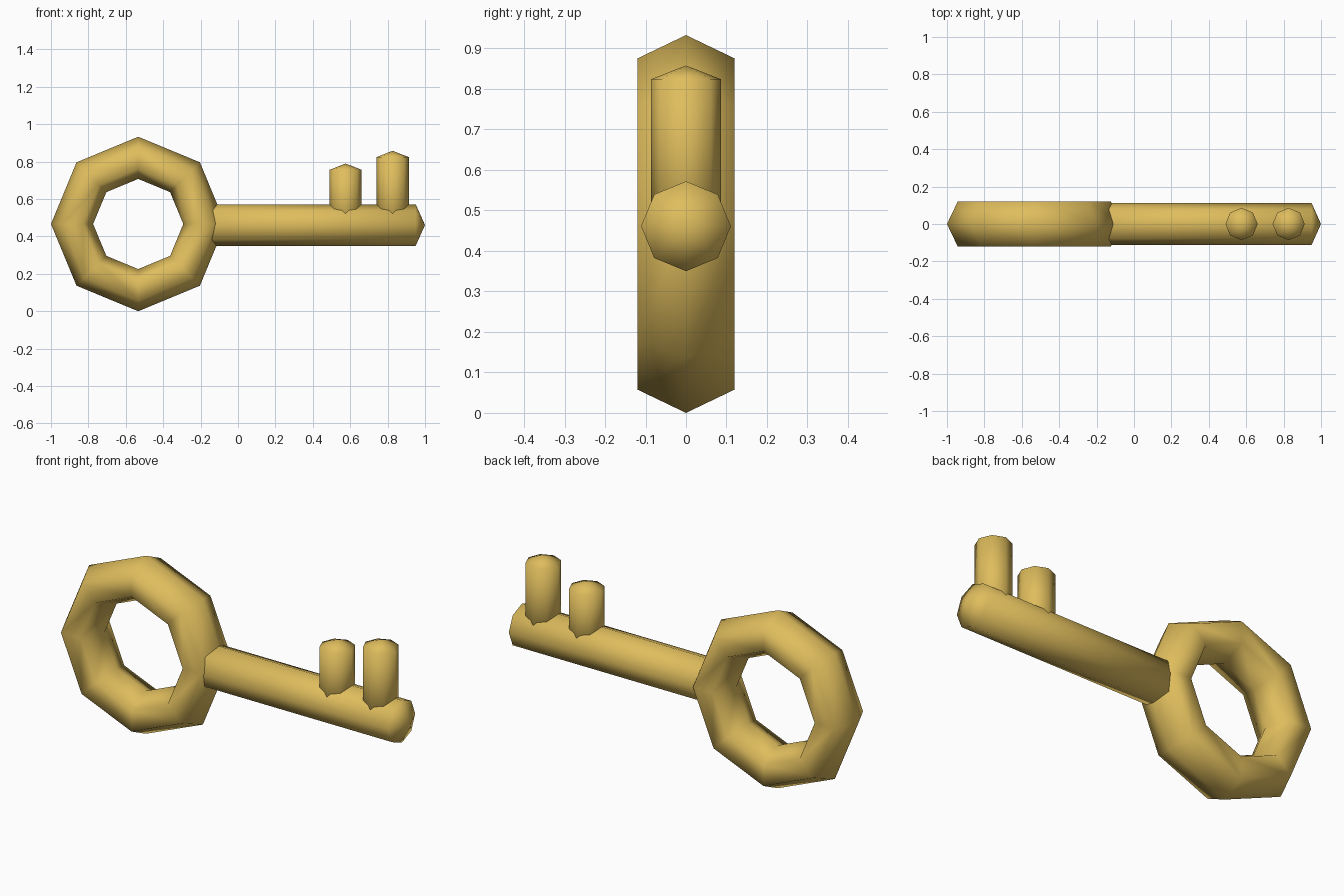
import bpy, bmesh, math

if "Cube" in bpy.data.objects:
    bpy.data.objects.remove(bpy.data.objects["Cube"])

gold = bpy.data.materials.new("gold")
gold.diffuse_color = (0.74, 0.51, 0.11, 1)
gold.use_nodes = True
gold.node_tree.nodes["Principled BSDF"].inputs["Base Color"].default_value = gold.diffuse_color


def finish(name, bm):
    bmesh.ops.recalc_face_normals(bm, faces=bm.faces[:])
    for f in bm.faces:
        f.smooth = True
    me = bpy.data.meshes.new(name)
    bm.to_mesh(me)
    bm.free()
    me.materials.append(gold)
    ob = bpy.data.objects.new(name, me)
    bpy.context.collection.objects.link(ob)


def rod(name, to_xyz, start, end, radius, cap):
    """Eight-sided rod with shallow pointed caps; to_xyz maps (along, u, v) to space."""
    bm = bmesh.new()
    rings = []
    for a in (start + cap, end - cap):
        rings.append([bm.verts.new(to_xyz(a, radius * math.cos(i * math.pi / 4),
                                          radius * math.sin(i * math.pi / 4)))
                      for i in range(8)])
    tips = [bm.verts.new(to_xyz(a, 0, 0)) for a in (start, end)]
    for i in range(8):
        j = (i + 1) % 8
        bm.faces.new((rings[0][i], rings[0][j], rings[1][j], rings[1][i]))
        for ring, tip in zip(rings, tips):
            bm.faces.new((ring[i], ring[j], tip))
    finish(name, bm)


# Bow: octagonal ring with a hexagonal cross-section
profile = [(0.4665, 0), (0.409, 0.12), (0.297, 0.12),
           (0.241, 0), (0.297, -0.12), (0.409, -0.12)]
bm = bmesh.new()
loops = []
for i in range(8):
    a = i * math.pi / 4
    loops.append([bm.verts.new((-0.5335 + r * math.cos(a), y, 0.4665 + r * math.sin(a)))
                  for r, y in profile])
for i in range(8):
    p, q = loops[i], loops[(i + 1) % 8]
    for k in range(6):
        m = (k + 1) % 6
        bm.faces.new((p[k], p[m], q[m], q[k]))
finish("bow_ring", bm)

# Shaft along x
rod("shaft", lambda a, u, v: (a, u, 0.461 + v), -0.22, 1.0, 0.111, 0.05)

# Upright teeth
for name, x, top in (("inner_tooth", 0.575, 0.79), ("outer_tooth", 0.827, 0.858)):
    rod(name, lambda a, u, v, x=x: (x + u, v, a), 0.42, top, 0.086, 0.034)
